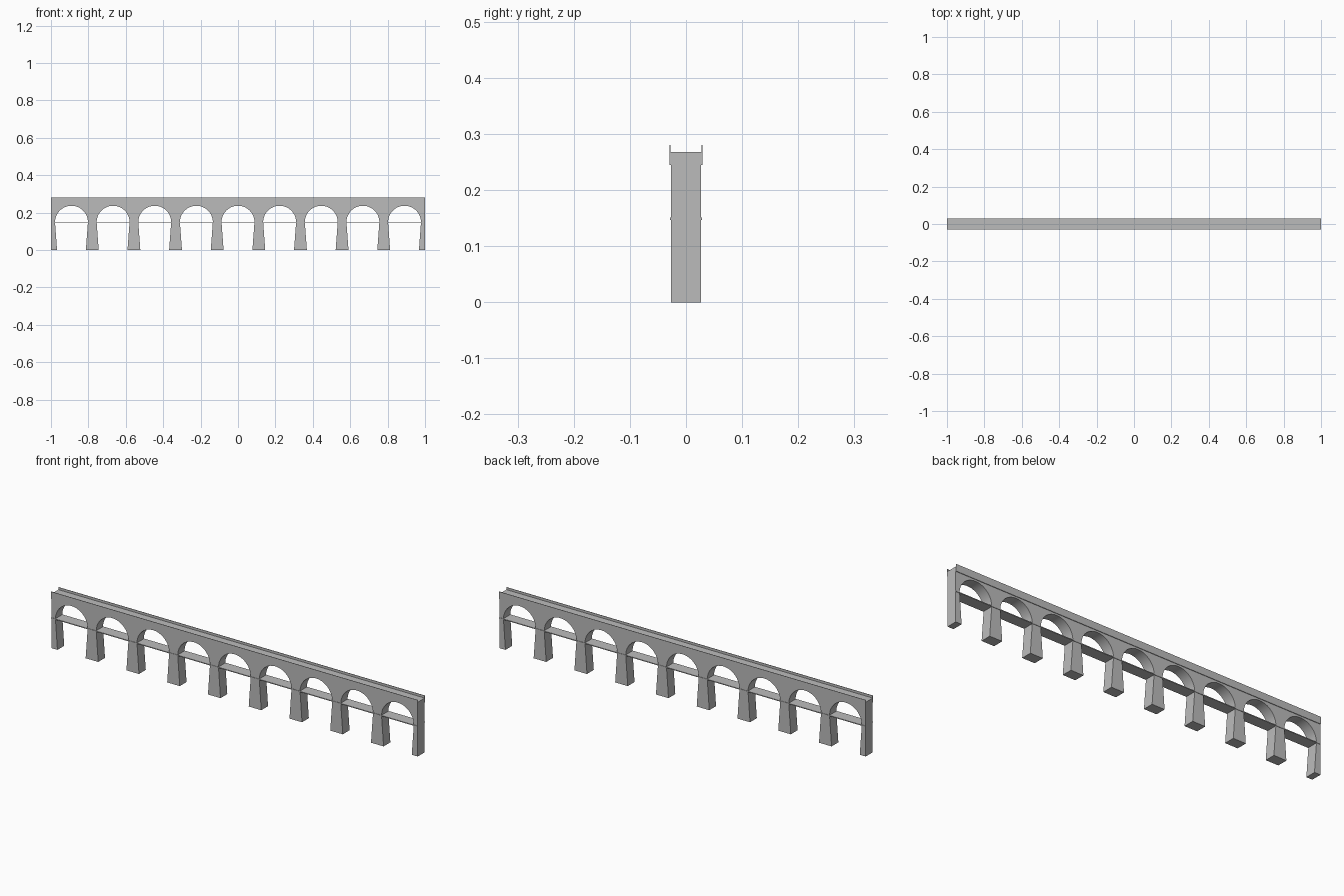
import bpy, bmesh, math

cube = bpy.data.objects.get("Cube")
if cube:
    bpy.data.objects.remove(cube, do_unlink=True)

stone = bpy.data.materials.new("grey_stone")
stone.use_nodes = True
colour = (0.5, 0.5, 0.5, 1)
stone.diffuse_color = colour
stone.node_tree.nodes["Principled BSDF"].inputs["Base Color"].default_value = colour

ARCHES = 9
PITCH = 0.2226
RADIUS = 0.088       # arch radius at the springing line
FOOT = 0.077         # half opening between the pier feet
SPRING = 0.149
SEGMENTS = 32


def extrude_profile(name, points, direction):
    """Fill a closed outline and sweep it along a direction."""
    bm = bmesh.new()
    face = bm.faces.new([bm.verts.new(p) for p in points])
    new = bmesh.ops.extrude_face_region(bm, geom=[face])["geom"]
    bmesh.ops.translate(bm, vec=direction,
                        verts=[v for v in new if isinstance(v, bmesh.types.BMVert)])
    bmesh.ops.recalc_face_normals(bm, faces=bm.faces)
    mesh = bpy.data.meshes.new(name)
    bm.to_mesh(mesh)
    bm.free()
    mesh.materials.append(stone)
    obj = bpy.data.objects.new(name, mesh)
    bpy.context.collection.objects.link(obj)
    return obj


# Arcade wall: tapered piers joined by round arches
outline = [(-1, 0)]
for i in range(ARCHES):
    cx = (i - (ARCHES - 1) / 2) * PITCH
    outline.append((cx - FOOT, 0))
    for k in range(SEGMENTS + 1):
        a = math.pi * (1 - k / SEGMENTS)
        outline.append((cx + RADIUS * math.cos(a), SPRING + RADIUS * math.sin(a)))
    outline.append((cx + FOOT, 0))
outline += [(1, 0), (1, 0.256), (-1, 0.256)]
wall = extrude_profile("arcade_wall", [(x, -0.0265, z) for x, z in outline], (0, 0.053, 0))

# Deck with overhanging edge and thin parapets, as one channel section
half = [(0.0295, 0.245), (0.0295, 0.28), (0.0275, 0.28), (0.0275, 0.268)]
section = half + [(-y, z) for y, z in reversed(half)]
extrude_profile("deck_and_parapets", [(-1, y, z) for y, z in section], (2, 0, 0))

# Thin walkway slab at the springing line
slab = [(s * 0.0285, z) for s, z in ((-1, 0.147), (1, 0.147), (1, 0.151), (-1, 0.151))]
extrude_profile("walkway_slab", [(-1, y, z) for y, z in slab], (2, 0, 0))

# Smooth arch undersides with sharp corners
bpy.ops.object.select_all(action='DESELECT')
wall.select_set(True)
bpy.context.view_layer.objects.active = wall
bpy.ops.object.shade_smooth_by_angle(angle=math.radians(30))
